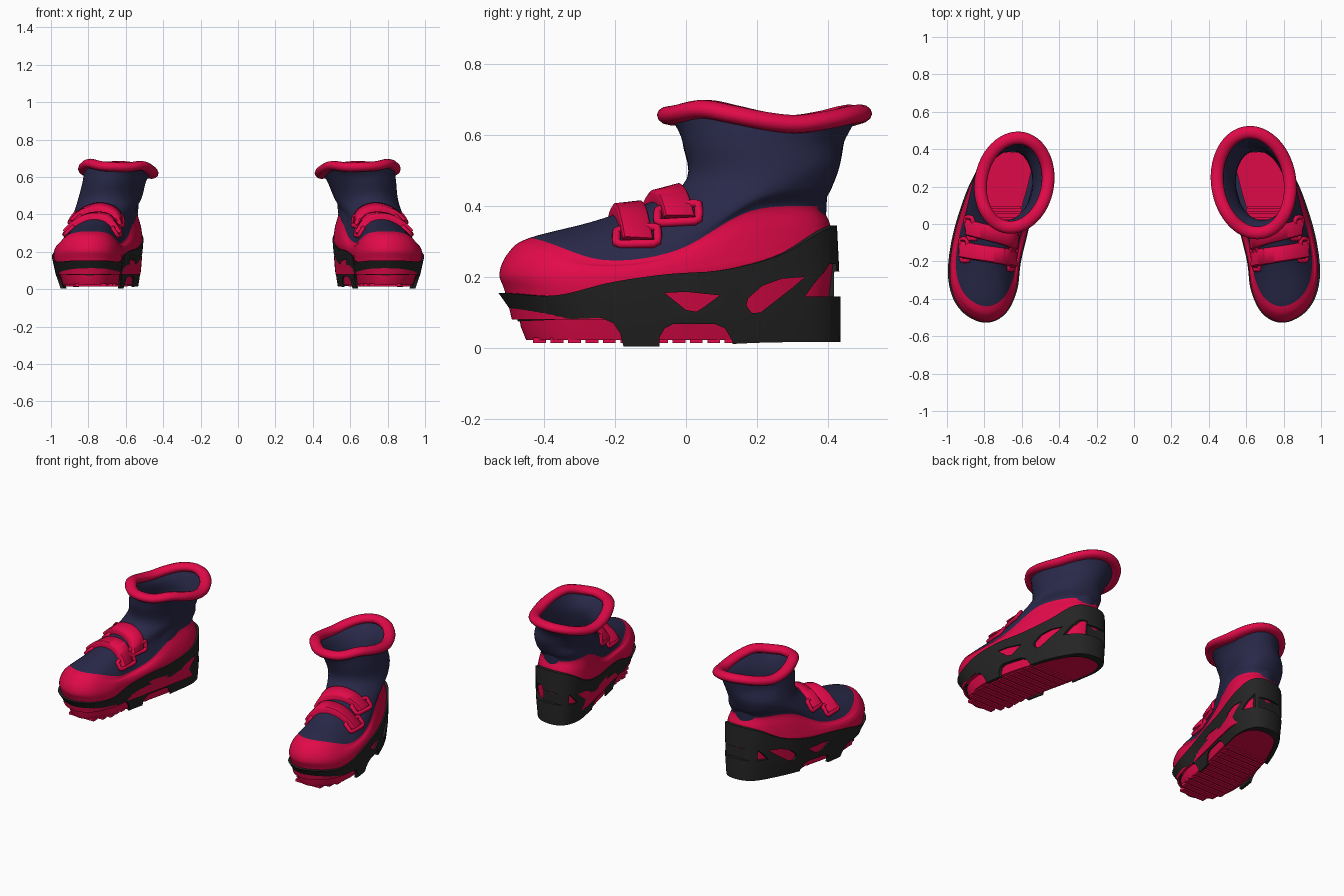
import bpy, bmesh, math
from mathutils import Vector
from mathutils.bvhtree import BVHTree

if "Cube" in bpy.data.objects:
    bpy.data.objects.remove(bpy.data.objects["Cube"])

N = 80  # points around each ring


def material(name, rgb):
    m = bpy.data.materials.new(name)
    m.diffuse_color = (*rgb, 1)
    m.use_nodes = True
    m.node_tree.nodes["Principled BSDF"].inputs["Base Color"].default_value = m.diffuse_color
    return m


RED = material("crimson", (0.76, 0.003, 0.066))
BLUE = material("navy", (0.022, 0.022, 0.068))
BLACK = material("charcoal", (0.018, 0.018, 0.018))


def spline(p, t, closed=False):
    """Catmull-Rom through p, t from 0 to 1."""
    n = len(p)
    s = t * (n if closed else n - 1)
    i = int(s) if closed else min(int(s), n - 2)
    f = s - i
    a, b, c, d = [p[k % n] if closed else p[max(0, min(n - 1, k))] for k in (i - 1, i, i + 1, i + 2)]
    return b + (c - a) * (f / 2) + (a * 2 - b * 5 + c * 4 - d) * (f * f / 2) + (b * 3 - a - c * 3 + d) * (f ** 3 / 2)


# plan outline of the foot, from toe round the outer side to heel and back
OUTLINE = [Vector(p) for p in (
    (.785, -.525), (.89, -.49), (.965, -.40), (.995, -.26), (.975, -.08), (.925, .10),
    (.86, .26), (.765, .40), (.64, .435), (.545, .40), (.505, .29), (.53, .13),
    (.565, -.03), (.605, -.20), (.625, -.35), (.685, -.475))]


def flat(z):
    return [z, z]


def ring(front, back, x_front, x_back, scale, zs, oval=0, half=0, taper=0):
    """Foot outline refitted to new ends, blended towards an oval; zs runs toe to heel."""
    out = []
    for i in range(N):
        p = spline(OUTLINE, i / N, True)
        a = math.tau * i / N
        v = max(0, min(1, (p.y + .525) / .96))
        side = (p.x - (.785 - .145 * v)) * scale
        v += ((1 - math.cos(a)) / 2 - v) * oval
        side += (half * math.sin(a) - side) * oval
        side *= 1 + taper * (v - .5)
        out.append(Vector((x_front + (x_back - x_front) * v + side,
                           front + (back - front) * v, spline(zs, v))))
    return out


def smooth_rows(rings, steps):
    rows = []
    for k in range((len(rings) - 1) * steps + 1):
        t = k / ((len(rings) - 1) * steps)
        rows.append([spline([r[i] for r in rings], t) for i in range(len(rings[0]))])
    return rows


def shade(ob, angle):
    bpy.ops.object.select_all(action='DESELECT')
    ob.select_set(True)
    bpy.context.view_layer.objects.active = ob
    bpy.ops.object.shade_smooth_by_angle(angle=math.radians(angle))


def loft(name, rows, side, mats, caps=(False, False), loop=False, split=None, angle=40):
    """Skin closed rows; rows from index split on use the second material."""
    bm = bmesh.new()
    vs = [[bm.verts.new(((p.x * side), p.y, p.z)) for p in r] for r in rows]
    m = len(vs[0])
    for k in range(len(vs) - (0 if loop else 1)):
        a, b = vs[k], vs[(k + 1) % len(vs)]
        for i in range(m):
            f = bm.faces.new((a[i], a[(i + 1) % m], b[(i + 1) % m], b[i]))
            f.material_index = int(split is not None and k >= split)
    if caps[0]:
        bm.faces.new(vs[0])
    if caps[1]:
        bm.faces.new(vs[-1])
    bmesh.ops.recalc_face_normals(bm, faces=bm.faces)
    me = bpy.data.meshes.new(name)
    bm.to_mesh(me)
    bm.free()
    ob = bpy.data.objects.new(name, me)
    bpy.context.collection.objects.link(ob)
    for mt in mats:
        me.materials.append(mt)
    shade(ob, angle)
    return ob


def tube(name, path, wide, high, side, mat):
    rows = []
    for i, p in enumerate(path):
        t = (path[(i + 1) % len(path)] - path[i - 1]).normalized()
        u = t.cross(Vector((.05, .02, 1))).normalized()
        w = t.cross(u)
        rows.append([p + u * math.cos(a) * wide + w * math.sin(a) * high
                     for a in [math.tau * j / 12 for j in range(12)]])
    return loft(name, rows, side, [mat], loop=True, angle=60)


def prism(poly, x0=-1.5, x1=1.5):
    """Cutter: side profile (y, z) pushed sideways from x0 to x1."""
    rows = [[Vector((x, y, z)) for y, z in poly] for x in (x0, x1)]
    return loft("cutter", rows, 1, [BLACK], (True, True))


HEEL_GAP = [(.34, .145), (.37, .185), (.405, .237), (.417, .237), (.6, .21), (.6, .145)]
CUTTERS = [prism(p) for p in (
    # toe arch, middle arch, three side windows, shallow groove round the heel
    [(-.7, -.1), (-.7, .07), (-.47, .075), (-.24, .085), (-.205, .07), (-.185, .04), (-.175, .0), (-.17, -.1)],
    [(-.075, -.1), (-.075, .03), (-.06, .055), (-.035, .068), (.08, .068), (.11, .055), (.13, .02), (.14, -.1)],
    [(-.06, .155), (0, .158), (.095, .148), (.05, .115), (.03, .102), (0, .107)],
    [(.17, .12), (.175, .14), (.215, .175), (.27, .195), (.335, .2), (.30, .17), (.21, .10), (.185, .098)],
    [(.335, .145), (.36, .18), (.385, .21), (.39, .145)],
    [(.416, .145), (.416, .215), (.6, .215), (.6, .145)])]
# the rear window runs further back on one side of each boot
CUTTERS += [prism(HEEL_GAP, .70, 1.5), prism(HEEL_GAP, -.56, -.1)]


def bar(name, x, y, w, d, z0, z1, side):
    rows = [[Vector((x + i * w, y + j * d, z)) for i, j in ((-1, -1), (1, -1), (1, 1), (-1, 1))]
            for z in (z0, z1)]
    loft(name, rows, side, [RED], (True, True))


def boot(side, tag, front, back, half):
    # upper: red rand below, navy vamp and shaft above
    top = ring(front, back, .66, .62, 1, [.655, .672, .657, .639, .63, .642, .66], 1, half)
    for i, p in enumerate(top):
        p.z -= .015 * max(0, -math.sin(math.tau * i / N))
    rings = [
        ring(-.49, .40, .785, .64, .90, flat(.08)),
        ring(-.51, .42, .785, .64, .955, [.16, .15, .19, .22, .24]),
        ring(-.525, .415, .785, .64, .955, [.21, .20, .225, .265, .30]),
        ring(-.50, .405, .785, .64, .91, [.268, .23, .248, .32, .35]),
        ring(-.44, .387, .783, .645, .83, [.31, .248, .275, .385, .40]),
        ring(-.23, .41, .76, .655, .82, [.366, .355, .385, .44, .45], .5, .145, .55),
        ring(-.01, .432, .71, .665, 1, [.458, .465, .48, .50, .51], 1, .168, .15),
        ring(-.01, .445, .685, .635, 1, flat(.58), 1, half - .012),
        top]
    steps = 6
    rows = smooth_rows(rings, steps)
    loft(tag + "_upper", rows, side, [RED, BLUE], (True, False), split=4 * steps)

    # lining, insole and rolled collar
    lining = [top, ring(.015, .42, .68, .63, 1, flat(.575), 1, half - .035),
              ring(.01, .40, .70, .66, 1, flat(.47), 1, .138),
              ring(-.06, .39, .71, .655, 1, flat(.26), 1, .138)]
    loft(tag + "_lining", smooth_rows(lining, 5), side, [BLUE], (False, True))
    loft(tag + "_insole", [ring(-.06, .385, .715, .65, .72, [z, z + .02]) for z in (.262, .275)],
         side, [RED], (True, True))
    for k in range(4):
        bar(tag + "_insole_ridge", .71 - k * .004, .0 + k * .03, .095, .006, .272, .295, side)
    tube(tag + "_collar", top, .034, .026, side, RED)

    # instep straps, laid on the upper by casting rays from inside the foot
    bvh = BVHTree.FromPolygons([p for r in rows for p in r], [
        (k * N + i, k * N + (i + 1) % N, (k + 1) * N + (i + 1) % N, (k + 1) * N + i)
        for k in range(len(rows) - 1) for i in range(N)])

    def on_foot(x, z, deg, y, lift):
        a = math.radians(deg)
        d = Vector((math.sin(a), 0, math.cos(a)))
        hit = bvh.ray_cast(Vector((x, y, z)), d, 1)[0]
        return (hit or Vector((x, y, z)) + d * .18) + d * lift

    section = [(-1, -.01), (-1, .024), (-.85, .032), (.85, .016), (1, .008), (1, -.01)]
    for name, x, z, yc, slant in (("front", .772, .24, -.162, .0004), ("rear", .735, .30, -.058, .0006)):
        rows2 = [[on_foot(x, z, d, yc + d * slant + u * .043, h) for u, h in section]
                 for d in range(-66, 67, 4)]
        loft(f"{tag}_{name}_strap", rows2, side, [RED], (True, True), angle=50)
        # buckle loops at both strap ends
        for e in (-1, 1):
            corners = [(50, -.058), (50, .058), (71, .058), (71, -.058)]
            path = []
            for c in range(4):
                (a0, y0), (a1, y1) = corners[c], corners[(c + 1) % 4]
                for f in (.1, .3, .5, .7, .9):
                    path.append(on_foot(x, z, e * (a0 + (a1 - a0) * f),
                                        yc + e * slant * 60 + y0 + (y1 - y0) * f, .006))
            tube(f"{tag}_{name}_buckle", path, .012, .012, side, RED)

    # red sole with cross treads
    loft(tag + "_sole", [ring(-.45, .40, .785, .64, .76, flat(.022)),
                         ring(-.465, .405, .785, .64, .81, flat(.06)),
                         ring(-.475, .41, .785, .64, .88, flat(.12))], side, [RED], (True, True))
    for k in range(12):
        y = -.412 + k * .049
        w = min(.135, .085 + k * .03)
        bar(tag + "_tread", .787 - max(0, y + .25) * .16, y, w, .018, .014, .03, side)

    # black outer frame, cut open along the sides
    bottom = [.005, .005, .005, .015, .017]
    rim = [.155, .148, .185, .208, .22, .262, .345]
    frame = loft(tag + "_frame", [
        ring(-.445, .435, .785, .64, .82, bottom),
        ring(-.475, .435, .785, .64, .92, [.08, .08, .09, .10, .144]),
        ring(-.528, .425, .785, .64, 1, rim),
        ring(-.48, .39, .785, .64, .90, rim),
        ring(-.44, .39, .785, .64, .84, [.08, .08, .09, .10, .144]),
        ring(-.42, .39, .785, .64, .75, bottom)], side, [BLACK], loop=True)
    for c in CUTTERS:
        m = frame.modifiers.new("opening", 'BOOLEAN')
        m.operation = 'DIFFERENCE'
        m.solver = 'EXACT'
        m.object = c
        bpy.context.view_layer.objects.active = frame
        bpy.ops.object.modifier_apply(modifier=m.name)
    shade(frame, 35)


boot(1, "right", -.048, .49, .195)
boot(-1, "left", -.018, .46, .18)
for c in CUTTERS:
    bpy.data.objects.remove(c)
